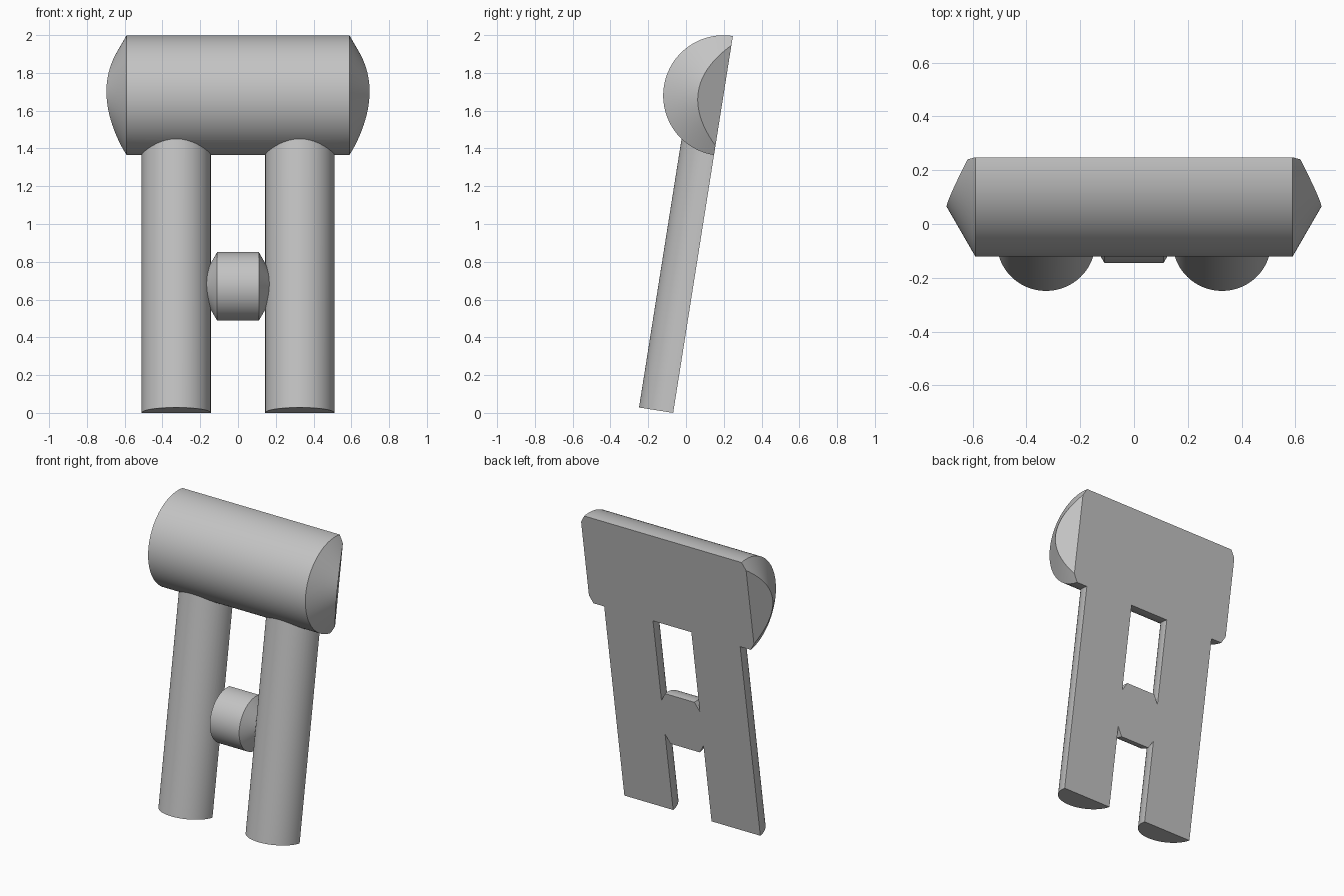
import bpy, bmesh
from math import radians, tan, pi, sin, cos
from mathutils import Matrix, Vector

if "Cube" in bpy.data.objects:
    bpy.data.objects.remove(bpy.data.objects["Cube"], do_unlink=True)

LEAN = radians(9)
SLOPE = tan(radians(30))
HEAD_R, LEG_R = 0.319, 0.183
SIDES = 96

grey = bpy.data.materials.new("plain_grey")
grey.use_nodes = True
grey.diffuse_color = (0.55, 0.55, 0.55, 1)
grey.node_tree.nodes["Principled BSDF"].inputs["Base Color"].default_value = (0.55, 0.55, 0.55, 1)


def lathe(profile):
    """Turn (x, radius) points around the x axis into a closed solid."""
    bm = bmesh.new()
    rings = []
    for x, r in profile:
        if r == 0:
            rings.append([bm.verts.new((x, 0, 0))] * SIDES)
        else:
            rings.append([bm.verts.new((x, r * cos(2 * pi * i / SIDES), r * sin(2 * pi * i / SIDES)))
                          for i in range(SIDES)])
    for a, b in zip(rings, rings[1:]):
        for i in range(SIDES):
            j = (i + 1) % SIDES
            corners = list(dict.fromkeys((a[i], a[j], b[j], b[i])))
            bm.faces.new(corners)
    bmesh.ops.recalc_face_normals(bm, faces=bm.faces)
    return bm


def slice_off(bm, point, normal):
    """Remove all beyond the plane and cap the opening with one face."""
    bmesh.ops.bisect_plane(bm, geom=bm.verts[:] + bm.edges[:] + bm.faces[:], dist=1e-5,
                           plane_co=point, plane_no=normal, clear_outer=True)
    rim = [e for e in bm.edges if e.is_boundary]
    bmesh.ops.edgeloop_fill(bm, edges=rim)
    bmesh.ops.recalc_face_normals(bm, faces=bm.faces)


def make_part(name, bm, matrix):
    """Cut the flat back on a solid and place it."""
    slice_off(bm, Vector((0, 0, 0)), Vector((0, 1, 0)))
    for v in bm.verts:
        if abs(v.co.y) < 1e-4:
            v.co.y = 0
    bm.transform(matrix)
    mesh = bpy.data.meshes.new(name)
    bm.to_mesh(mesh)
    bm.free()
    mesh.materials.append(grey)
    obj = bpy.data.objects.new(name, mesh)
    bpy.context.collection.objects.link(obj)
    return obj


def pointed_bar(half, r):
    tip = half + r * SLOPE
    return lathe([(-tip, 0), (-half, r), (half, r), (tip, 0)])


# Head: round bar with cone ends, undercut by a slanted plane each side
head = pointed_bar(0.59, HEAD_R)
for side in (-1, 1):
    slice_off(head, Vector((0.619 * side, 0, 0)), Vector((side, SLOPE, 0)).normalized())
body = make_part("leaning_frame", head, Matrix.Translation((0, 0, 1.701)))

# Crossbar between the legs, and the two legs
parts = [make_part("crossbar", pointed_bar(0.11, LEG_R), Matrix.Translation((0, 0, 0.677)))]
for side, name in ((-1, "right_leg"), (1, "left_leg")):
    leg = lathe([(0, 0), (0, LEG_R), (1.65, LEG_R), (1.65, 0)])
    upright = Matrix.Translation((0.327 * side, 0, 0)) @ Matrix.Rotation(-pi / 2, 4, "Y")
    parts.append(make_part(name, leg, upright))

# Fuse the parts into one solid
for part in parts:
    mod = body.modifiers.new("join_" + part.name, "BOOLEAN")
    mod.operation = "UNION"
    mod.solver = "EXACT"
    mod.object = part
fused = bpy.data.meshes.new_from_object(body.evaluated_get(bpy.context.evaluated_depsgraph_get()))
body.modifiers.clear()
body.data = fused
for part in parts:
    bpy.data.objects.remove(part, do_unlink=True)

# Lean the whole frame backwards
fused.transform(Matrix.Translation((0, -0.068, 0)) @ Matrix.Rotation(-LEAN, 4, "X"))

bpy.ops.object.select_all(action="DESELECT")
body.select_set(True)
bpy.context.view_layer.objects.active = body
bpy.ops.object.shade_smooth_by_angle(angle=radians(15))
